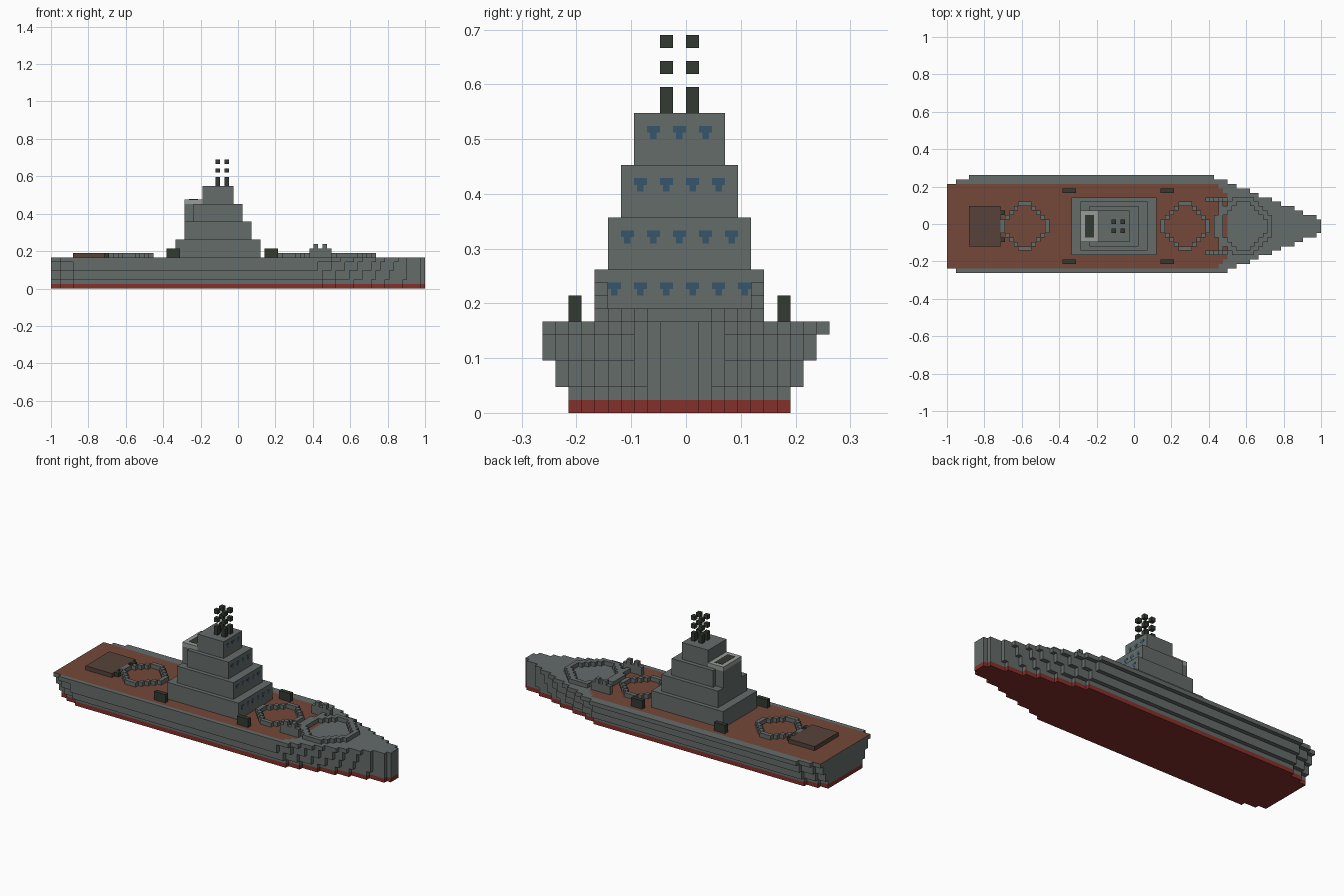
import bpy, bmesh
from mathutils import Vector

U = 1 / 42  # size of one block

cube = bpy.data.objects.get("Cube")
if cube:
    bpy.data.objects.remove(cube, do_unlink=True)


def material(name, rgb):
    lin = [((c / 255 + 0.055) / 1.055) ** 2.4 for c in rgb] + [1]
    m = bpy.data.materials.new(name)
    m.use_nodes = True
    m.diffuse_color = lin
    m.node_tree.nodes["Principled BSDF"].inputs["Base Color"].default_value = lin
    return m


GREY = material("hull grey", (100, 108, 106))
RED = material("keel red", (132, 48, 42))
DECK = material("deck brown", (116, 72, 56))
HATCH = material("hatch brown", (86, 66, 58))
DARK = material("dark metal", (52, 58, 50))
LIGHT = material("funnel light grey", (152, 156, 152))
BLUE = material("window blue", (54, 86, 108))


def finish(name, bm, mats):
    bmesh.ops.scale(bm, vec=(U, U, U), verts=bm.verts)
    me = bpy.data.meshes.new(name)
    bm.to_mesh(me)
    bm.free()
    for m in mats:
        me.materials.append(m)
    ob = bpy.data.objects.new(name, me)
    bpy.context.collection.objects.link(ob)
    return ob


def boxes(name, mat, spans):
    """Blocks given as ((x0, x1), (y0, y1), (z0, z1)) in block units."""
    bm = bmesh.new()
    for span in spans:
        vs = bmesh.ops.create_cube(bm, size=1)["verts"]
        for v in vs:
            v.co = [(a + b) / 2 + c * (b - a) for c, (a, b) in zip(v.co, span)]
    return finish(name, bm, [mat])


def blocks(name, cells, mats, rule=lambda n, c: 0):
    """Outer skin of a set of unit blocks, with flat areas merged."""
    bm = bmesh.new()
    verts = {}

    def vert(p):
        key = tuple(round(c) for c in p)
        if key not in verts:
            verts[key] = bm.verts.new(key)
        return verts[key]

    for cell in cells:
        for axis in range(3):
            for s in (-1, 1):
                n = Vector((0, 0, 0))
                n[axis] = s
                near = tuple(int(a + b) for a, b in zip(cell, n))
                if near in cells:
                    continue
                u = Vector((0, 0, 0))
                u[(axis + 1) % 3] = 0.5
                w = n.cross(u)
                c = Vector(cell) + Vector((0.5, 0.5, 0.5)) + n / 2
                loop = (c - u - w, c + u - w, c + u + w, c - u + w)
                f = bm.faces.get([vert(p) for p in loop])
                if f is None:
                    f = bm.faces.new([vert(p) for p in loop])
                f.material_index = rule(n, c)
    bm.normal_update()
    bmesh.ops.dissolve_limit(bm, angle_limit=0.01, verts=bm.verts,
                             edges=bm.edges, delimit={'MATERIAL', 'NORMAL'})
    return finish(name, bm, mats)


# Hull: stepped flare, long tapered bow, clipped stern
WIDTHS = (8.5, 8.5, 9.5, 9.5, 10.5, 10.5, 11.5)


def half_width(i, k):
    w = WIDTHS[k]
    if i >= 17:
        return 1.6 + (w - 1.6) * (1 - (i - 16.5) / 25)
    return w - (2 if i < -40 else 1 if i < -37 else 0)


hull = {(i, j, k) for k in range(7) for i in range(-42, 42)
        for j in range(-11, 11) if abs(j + 1) < half_width(i, k)}


def hull_colour(n, c):
    if c.z < 1:
        return 1
    off = abs(c.y + 0.5)
    if n.z > 0.5 and c.z > 6.5 and c.x < 21 and off < 9.5 and c.x + off < 28.5:
        return 2
    return 0


blocks("hull", hull, [GREY, RED, DECK], hull_colour)

# Tower: four shrinking tiers, with windows on the bow side
for t in range(4):
    z0 = 7 + 4 * t
    x1 = 5 - 2 * t
    x0 = -14 + 2 * t
    boxes(f"tower_tier_{t + 1}", GREY,
          [((x0, x1), (t - 7, 6 - t), (z0, z0 + 4))])
    count = 6 - t
    panes = []
    for q in range(count):
        y = -0.5 + 2 * (q - (count - 1) / 2)
        depth = (x1, x1 + 0.04)
        panes.append((depth, (y - 0.5, y + 0.5), (z0 + 2.5, z0 + 3)))
        panes.append((depth, (y - 0.25, y + 0.25), (z0 + 2, z0 + 2.5)))
    boxes(f"windows_tier_{t + 1}", BLUE, panes)

# Funnel behind the tower
boxes("funnel", GREY, [((-12, -10), (-4, 3), (15, 19))])
boxes("funnel_rim", LIGHT, [((-12, -8), (-4, 3), (19, 20))])
boxes("funnel_opening", DARK, [((-11, -9), (-3, 2), (20, 20.05))])

# Mast blocks: a pair of rows stacked with gaps
boxes("mast_blocks", DARK, [((x, x + 1), (y, y + 1), z)
                            for x in (-5, -3) for y in (-2, 0)
                            for z in ((23, 25), (26, 27), (28, 29))])

# Deck-edge lockers
boxes("side_lockers", DARK, [((x, x + 3), (y, y + 1), (7, 9))
                             for x in (-16, 6) for y in (-9, 7)])


# Low octagonal rings on the deck
def ring(name, cx, r):
    def size(i, j):
        x, y = abs(i - cx), abs(j + 1)
        return max(x, y, (x + y) * 0.72)
    cells = {(i, j, 7) for i in range(cx - 8, cx + 9) for j in range(-9, 8)
             if r - 1 < size(i, j) <= r}
    blocks(name, cells, [GREY])


ring("aft_ring", -25, 5)
ring("middle_ring", 11, 5)
ring("bow_ring", 24, 6)

# Aft hatch with dark slots along its edge
boxes("aft_hatch", HATCH, [((-37, -30), (-5, 4), (7, 8))])
boxes("hatch_slots", DARK, [((-30, -29), (y, y + 1), (7, 8))
                            for y in (-4, -2, 0, 2)])

# Bow mounts with pegs, joined by a low breakwater
mounts = [((19, 20), (-6, 5), (7, 8))]
for y in (-7, 5):
    mounts.append(((16, 21), (y, y + 1), (7, 9)))
    mounts += [((x, x + 1), (y, y + 1), (9, 10)) for x in (17, 19)]
boxes("bow_mounts", GREY, mounts)
